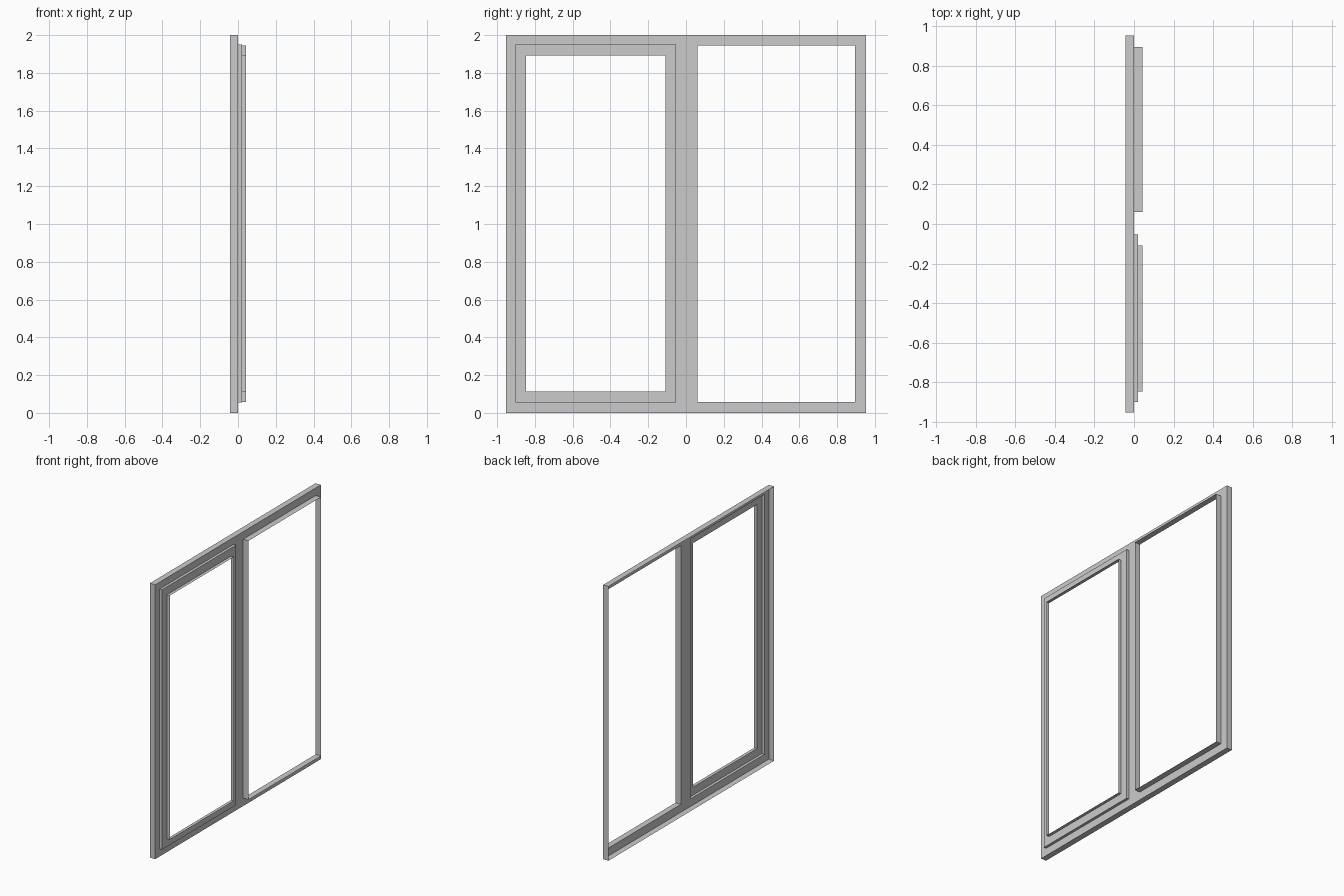
import bpy, bmesh

if "Cube" in bpy.data.objects:
    bpy.data.objects.remove(bpy.data.objects["Cube"])

DEPTH = 0.043                     # frame spans x = -DEPTH .. DEPTH
MID = 0.004                       # split line down the central mullion
OUT = (-0.954, 0.954, 0.0, 2.0)   # rectangles: y0, y1, z0, z1
LEFT = (-0.902, -0.052, 0.055, 1.95)
LEFT_IN = (-0.847, -0.109, 0.113, 1.892)
RIGHT = (0.06, 0.895, 0.058, 1.945)


def loop(bm, rect, x):
    y0, y1, z0, z1 = rect
    return [bm.verts.new((x, y, z)) for y, z in ((y0, z0), (y1, z0), (y1, z1), (y0, z1))]


def sheet(name, *chains):
    """Open surface: each chain bridges a run of (rectangle, x) outlines."""
    bm = bmesh.new()
    for chain in chains:
        loops = [loop(bm, r, x) for r, x in chain]
        for a, b in zip(loops, loops[1:]):
            for i in range(4):
                j = (i + 1) % 4
                bm.faces.new((a[i], a[j], b[j], b[i]))
    bmesh.ops.remove_doubles(bm, verts=bm.verts, dist=1e-5)
    mesh = bpy.data.meshes.new(name)
    bm.to_mesh(mesh)
    bm.free()
    obj = bpy.data.objects.new(name, mesh)
    bpy.context.collection.objects.link(obj)
    return obj


# Outer edge wall, open at the back
sheet("frame_edge", [(OUT, -DEPTH), (OUT, 0)])

# Flat frame face with two openings, one ring per half
sheet("frame_face",
      [((OUT[0], MID, OUT[2], OUT[3]), 0), (LEFT, 0)],
      [((MID, OUT[1], OUT[2], OUT[3]), 0), (RIGHT, 0)])

# Stepped sash around the left opening
sheet("left_sash", [(LEFT, 0), (LEFT, 0.02), (LEFT_IN, 0.02), (LEFT_IN, DEPTH)])

# Thin lip around the right opening
sheet("right_lip", [(RIGHT, 0), (RIGHT, DEPTH)])
